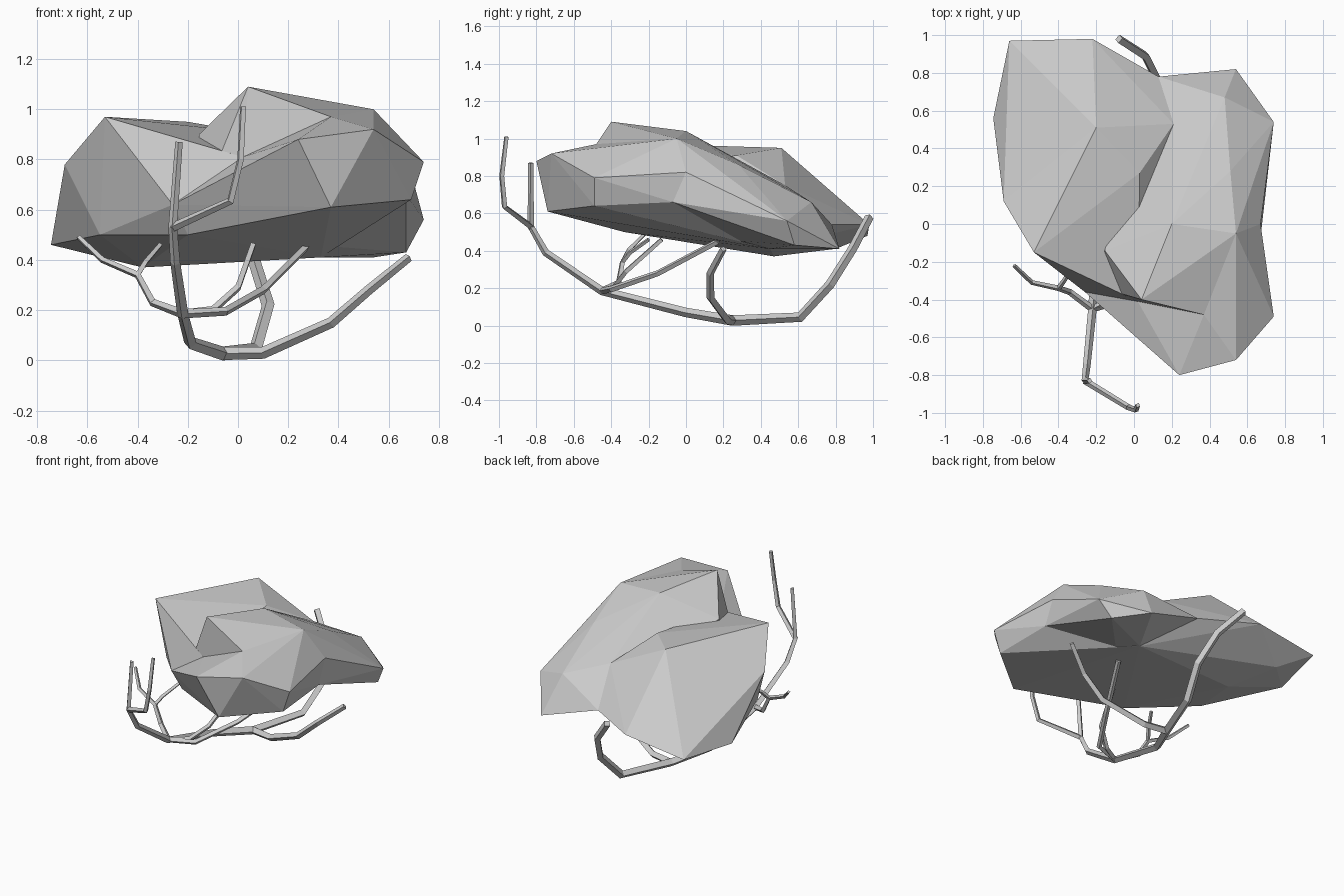
import bpy, bmesh

if "Cube" in bpy.data.objects:
    bpy.data.objects.remove(bpy.data.objects["Cube"])


def hull(name, pts):
    """Faceted lump wrapped around a few corner points."""
    bm = bmesh.new()
    for p in pts:
        bm.verts.new(p)
    bmesh.ops.convex_hull(bm, input=bm.verts[:])
    loose = [v for v in bm.verts if not v.link_faces]
    bmesh.ops.delete(bm, geom=loose, context='VERTS')
    bmesh.ops.recalc_face_normals(bm, faces=bm.faces[:])
    me = bpy.data.meshes.new(name)
    bm.to_mesh(me)
    bm.free()
    ob = bpy.data.objects.new(name, me)
    bpy.context.collection.objects.link(ob)
    return ob


def branch(name, pts, r0, r1):
    """Square tapered tube along a path."""
    cu = bpy.data.curves.new(name, 'CURVE')
    cu.dimensions = '3D'
    cu.bevel_depth = 1.0
    cu.bevel_resolution = 0
    cu.use_fill_caps = True
    sp = cu.splines.new('POLY')
    sp.points.add(len(pts) - 1)
    for i, p in enumerate(pts):
        sp.points[i].co = (*p, 1)
        sp.points[i].radius = r0 + (r1 - r0) * i / (len(pts) - 1)
    ob = bpy.data.objects.new(name, cu)
    bpy.context.collection.objects.link(ob)
    bpy.ops.object.select_all(action='DESELECT')
    ob.select_set(True)
    bpy.context.view_layer.objects.active = ob
    bpy.ops.object.convert(target='MESH')
    for f in bpy.context.object.data.polygons:
        f.use_smooth = False


# Corners shared by neighbouring lumps
notch, front_low = (.02, -.41, .81), (-.26, -.36, .62)
shoulder, crest, side = (.37, -.48, .97), (.54, -.05, 1.0), (.67, 0, .82)
side_low, back_mid, keel = (.67, -.07, .66), (.13, .78, .54), (-.2, -.33, .5)
saddle, saddle_back = (.03, .27, .91), (.21, .53, .75)
under = (.33, .45, .41)

# Foliage: left lump, right ridge, front shelf
left = hull("foliage", [
    (-.66, .97, .48), (-.22, .98, .54), (-.745, .56, .46), (-.69, .12, .78),
    (-.53, -.15, .97), (-.2, .51, .95), notch, front_low, saddle, saddle_back,
    (-.55, .0, .50), (-.38, .47, .37), (-.5, .8, .41), back_mid, keel, under])
ridge = hull("foliage_ridge", [
    (.04, -.40, 1.09), shoulder, crest, (.2, .0, 1.04), (.04, .14, .84),
    (-.155, -.14, .90), notch, saddle_back, (.51, .28, .86), side,
    (.48, .67, .66), (.54, .82, .41), (.74, .54, .56), back_mid, side_low,
    (.67, .58, .43), under, keel])
shelf = hull("foliage_shelf", [
    (.24, -.80, .88), (.54, -.72, .92), (.74, -.49, .79), side, shoulder,
    crest, notch, front_low, (.37, -.74, .61), (.69, -.49, .64), side_low,
    keel, under])
for part in (ridge, shelf):
    mod = left.modifiers.new("join", 'BOOLEAN')
    mod.operation, mod.solver, mod.object = 'UNION', 'EXACT', part
    bpy.context.view_layer.objects.active = left
    bpy.ops.object.modifier_apply(modifier=mod.name)
    bpy.data.objects.remove(part, do_unlink=True)

# Branches
fork, base = (-.22, -.45, .185), (-.06, .25, .027)
branch("main_branch", [base, (-.19, 0, .07), fork, (-.25, -.75, .39),
                       (-.26, -.83, .53), (-.235, -.83, .87)], .028, .015)
branch("front_twig", [(-.26, -.83, .53), (-.03, -.97, .635),
                      (.01, -.985, .80), (.02, -.96, 1.01)], .018, .013)
branch("back_branch", [base, (.07, .61, .045), (.12, .77, .22),
                       (.06, .89, .41), (-.08, .98, .58)], .028, .024)
branch("right_branch", [base, (.1, .22, .03), (.37, .13, .15),
                        (.52, .13, .28), (.68, .2, .41)], .026, .018)
branch("inner_twig_long", [fork, (-.05, -.40, .195), (.1, -.15, .28),
                           (.27, .17, .45)], .018, .016)
branch("inner_twig_short", [fork, (-.1, -.39, .20), (0, -.32, .29),
                            (.06, -.13, .46)], .018, .014)
branch("left_twig", [fork, (-.34, -.36, .23), (-.40, -.34, .34),
                     (-.54, -.31, .40), (-.635, -.22, .49)], .019, .011)
branch("left_twig_fork", [(-.40, -.34, .34), (-.37, -.30, .39),
                          (-.31, -.2, .46)], .014, .011)
